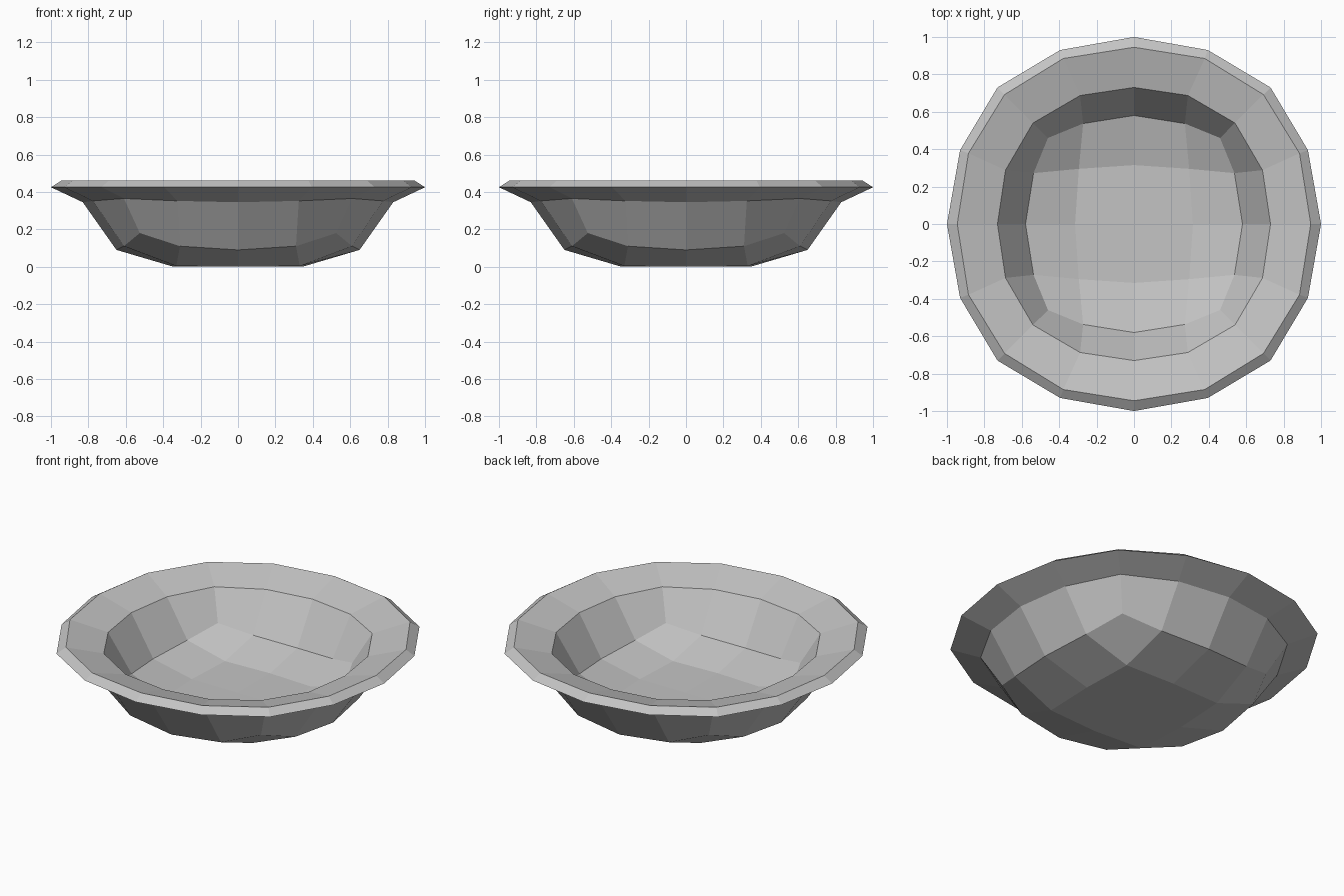
import bpy
import bmesh

old = bpy.data.objects.get("Cube")
if old:
    bpy.data.objects.remove(old, do_unlink=True)

clay = bpy.data.materials.new("light_grey")
clay.use_nodes = True
grey = (0.55, 0.55, 0.55, 1)
clay.diffuse_color = grey
clay.node_tree.nodes["Principled BSDF"].inputs["Base Color"].default_value = grey

bm = bmesh.new()


def turned(points):
    """Repeat the points of one quarter around the z axis."""
    ring = []
    for _ in range(4):
        ring += [bm.verts.new(p) for p in points]
        points = [(-y, x, z) for x, y, z in points]
    return ring


def ring16(axis, axis_z, qx, qy, q_z, corner, corner_z):
    """Sixteen-sided ring, given its axis, in-between and corner points."""
    return turned([(axis, 0, axis_z), (qx, qy, q_z),
                   (corner, corner, corner_z), (qy, qx, q_z)])


def band(low, high, up):
    """Quads between two rings, split symmetrically about each corner."""
    for k in range(16):
        n = (k + 1) % 16
        if k % 4 < 2:
            face = [low[k], low[n], high[n], high[k]]
        else:
            face = [low[n], high[n], high[k], low[k]]
        bm.faces.new(face[::-1] if up else face)


def floor(ring, axis, corner, z, corner_z, up):
    """Four by four grid of quads that closes the bottom of a ring."""
    mid = bm.verts.new((0, 0, z))
    inner = turned([(axis, 0, z), (corner, corner, corner_z)])
    for q in range(4):
        s = 4 * q
        a, c, b = inner[2 * q], inner[2 * q + 1], inner[(2 * q + 2) % 8]
        end = ring[(s + 4) % 16]
        for face in ([mid, b, c, a],
                     [a, c, ring[s + 1], ring[s]],
                     [c, ring[s + 3], ring[s + 2], ring[s + 1]],
                     [c, b, end, ring[s + 3]]):
            bm.faces.new(face[::-1] if up else face)


# Outer shell, from the foot to the flared lip
foot = ring16(0.65, 0.09, 0.61, 0.31, 0.11, 0.525, 0.18)
neck = ring16(0.83, 0.345, 0.775, 0.325, 0.352, 0.61, 0.365)
lip = ring16(1.0, 0.425, 0.93, 0.395, 0.425, 0.73, 0.425)
floor(foot, 0.345, 0.33, 0, 0.004, False)
band(foot, neck, False)
band(neck, lip, False)

# Rim edge and inner shell
rim = ring16(0.945, 0.46, 0.885, 0.378, 0.46, 0.692, 0.46)
shoulder = ring16(0.73, 0.40, 0.687, 0.288, 0.40, 0.54, 0.405)
well = ring16(0.58, 0.155, 0.537, 0.272, 0.178, 0.46, 0.233)
band(lip, rim, False)
band(shoulder, rim, True)
band(well, shoulder, True)
floor(well, 0.315, 0.295, 0.1, 0.104, True)

bmesh.ops.recalc_face_normals(bm, faces=bm.faces)
mesh = bpy.data.meshes.new("bowl")
bm.to_mesh(mesh)
bm.free()
mesh.materials.append(clay)
bowl = bpy.data.objects.new("bowl", mesh)
bpy.context.collection.objects.link(bowl)
